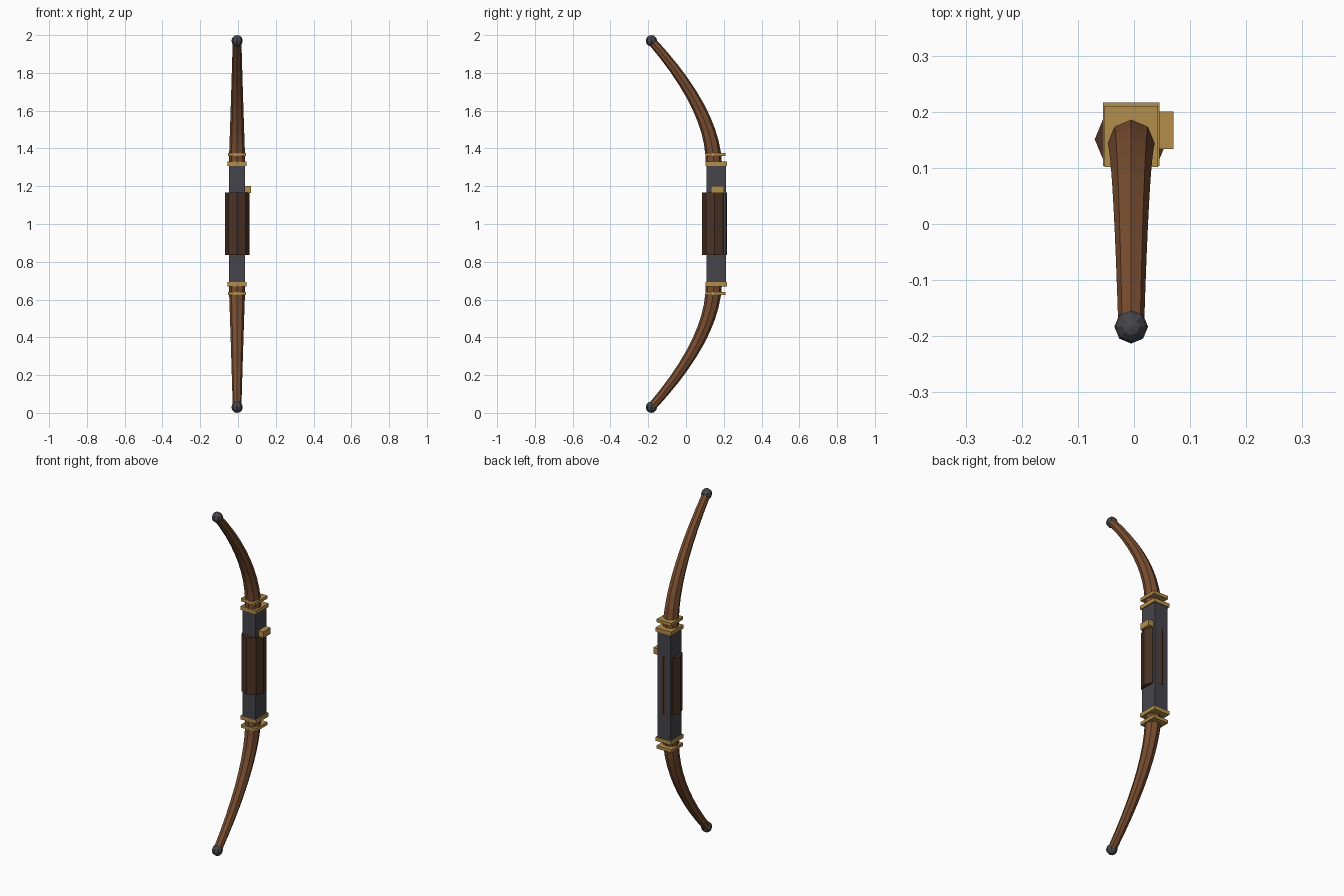
import bpy, bmesh, math
from mathutils import Vector

if "Cube" in bpy.data.objects:
    bpy.data.objects.remove(bpy.data.objects["Cube"])

CX = -0.005  # bow plane, slightly off centre because of the arrow rest


def material(name, rgb):
    m = bpy.data.materials.new(name)
    m.diffuse_color = (*rgb, 1)
    m.use_nodes = True
    m.node_tree.nodes["Principled BSDF"].inputs["Base Color"].default_value = m.diffuse_color
    return m


WOOD = material("wood", (0.19, 0.075, 0.03))
LEATHER = material("leather", (0.07, 0.032, 0.018))
METAL = material("dark_metal", (0.06, 0.06, 0.07))
BRASS = material("brass", (0.45, 0.27, 0.07))


def finish(ob, name, mat):
    ob.name = name
    ob.data.materials.append(mat)
    return ob


def box(name, center, size, mat):
    bpy.ops.mesh.primitive_cube_add(size=1, location=center)
    ob = finish(bpy.context.object, name, mat)
    ob.scale = size
    return ob


def limb(name, side, steps=10, sides=8):
    # tapered octagonal sweep along a quadratic curve
    a, b, c = (Vector((CX, y, 1 + side * z)) for y, z in
               ((0.147, 0.315), (0.147, 0.60), (-0.183, 0.97)))
    bm = bmesh.new()
    rings = []
    for i in range(steps + 1):
        t = i / steps
        p = a * (1 - t) ** 2 + b * 2 * t * (1 - t) + c * t * t
        tangent = ((b - a) * (1 - t) + (c - b) * t).normalized()
        across = Vector((1, 0, 0))
        normal = tangent.cross(across)
        r = 0.044 + (0.023 - 0.044) * t
        rings.append([bm.verts.new(p + r * (across * math.cos(k * math.tau / sides)
                                            + normal * math.sin(k * math.tau / sides)))
                      for k in range(sides)])
    for lo, hi in zip(rings, rings[1:]):
        for k in range(sides):
            j = (k + 1) % sides
            bm.faces.new((lo[k], lo[j], hi[j], hi[k]))
    bm.faces.new(rings[0])
    bm.faces.new(rings[-1])
    bmesh.ops.recalc_face_normals(bm, faces=bm.faces)
    me = bpy.data.meshes.new(name)
    bm.to_mesh(me)
    bm.free()
    ob = bpy.data.objects.new(name, me)
    bpy.context.collection.objects.link(ob)
    finish(ob, name, WOOD)


# central riser
box("riser", (CX, 0.16, 1), (0.085, 0.102, 0.63), METAL)

# octagonal leather grip
bpy.ops.mesh.primitive_cylinder_add(vertices=8, radius=0.065, depth=0.332,
                                    location=(CX, 0.151, 1.001))
finish(bpy.context.object, "grip", LEATHER)

# arrow rest on the right side
box("arrow_rest", (0.045, 0.167, 1.183), (0.05, 0.067, 0.036), BRASS)

# limbs, brass bands and tips, mirrored above and below
for side, word in ((1, "upper"), (-1, "lower")):
    limb(f"{word}_limb", side)
    box(f"{word}_inner_band", (CX, 0.16, 1 + side * 0.319), (0.1, 0.113, 0.022), BRASS)
    box(f"{word}_outer_band", (CX, 0.156, 1 + side * 0.368), (0.095, 0.108, 0.018), BRASS)
    bpy.ops.mesh.primitive_uv_sphere_add(segments=8, ring_count=6, radius=0.03,
                                         location=(CX, -0.183, 1 + side * 0.97))
    finish(bpy.context.object, f"{word}_tip", METAL)
